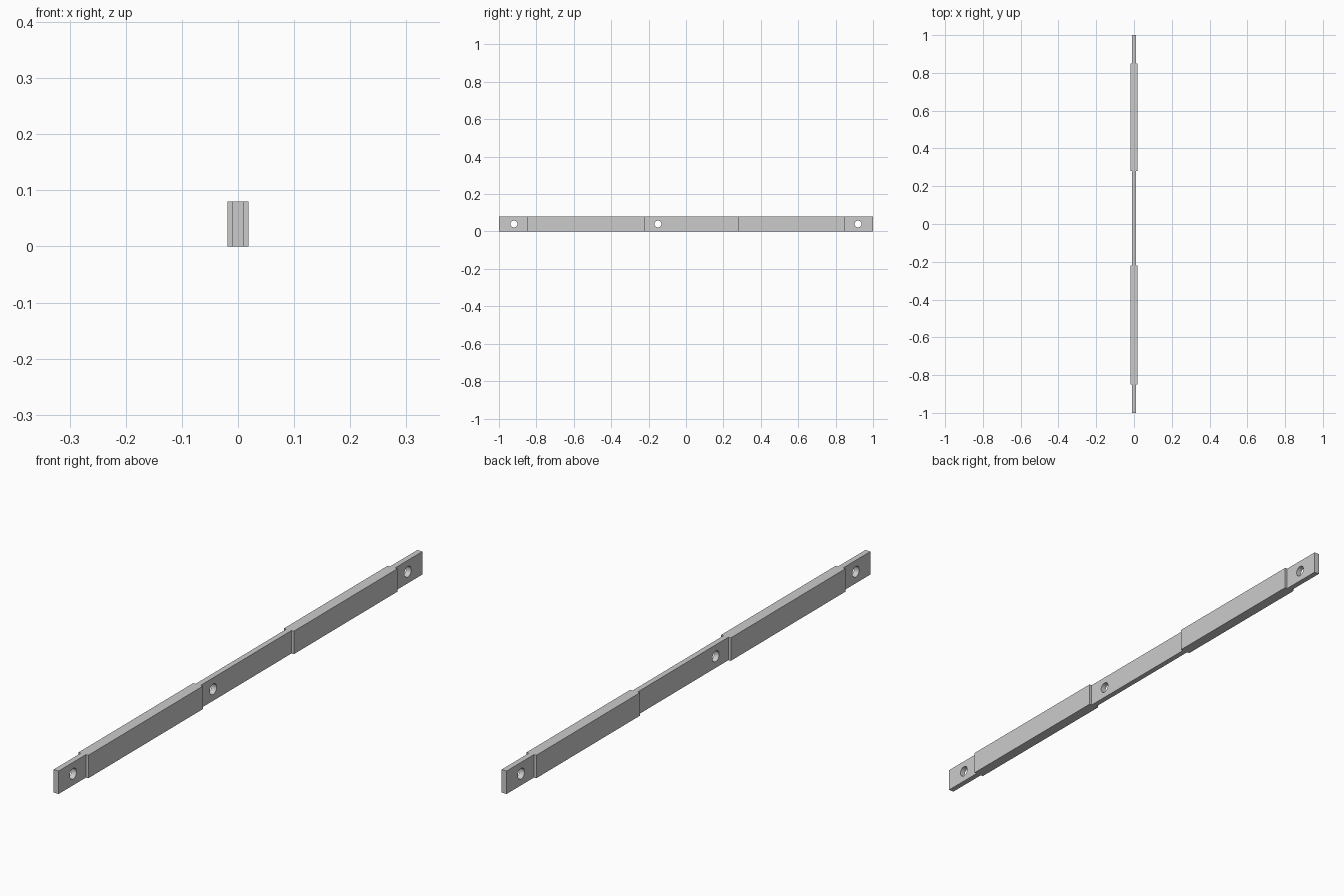
import bpy, bmesh, math

if "Cube" in bpy.data.objects:
    bpy.data.objects.remove(bpy.data.objects["Cube"])

HEIGHT, THIN, THICK = 0.08, 0.0097, 0.0188
HOLE_R = 0.0185

# Bar: stepped plan outline (half width, y), mirrored across x and extruded up
side = [(THIN, -1), (THIN, -0.85), (THICK, -0.85), (THICK, -0.22), (THIN, -0.22),
        (THIN, 0.28), (THICK, 0.28), (THICK, 0.85), (THIN, 0.85), (THIN, 1)]
outline = side + [(-x, y) for x, y in reversed(side)]
bm = bmesh.new()
face = bm.faces.new([bm.verts.new((x, y, 0)) for x, y in outline])
top = bmesh.ops.extrude_face_region(bm, geom=[face])["geom"]
bmesh.ops.translate(bm, vec=(0, 0, HEIGHT),
                    verts=[v for v in top if isinstance(v, bmesh.types.BMVert)])
bmesh.ops.recalc_face_normals(bm, faces=bm.faces)
mesh = bpy.data.meshes.new("stepped_bar")
bm.to_mesh(mesh)
bm.free()
bar = bpy.data.objects.new("stepped_bar", mesh)
bpy.context.collection.objects.link(bar)

# Bolt holes through the thin sections
for y in (-0.92, -0.15, 0.92):
    bpy.ops.mesh.primitive_cylinder_add(vertices=32, radius=HOLE_R, depth=0.1,
                                        location=(0, y, HEIGHT / 2),
                                        rotation=(0, math.pi / 2, 0))
    cutter = bpy.context.object
    cutter.name = "hole_cutter"
    bpy.context.view_layer.objects.active = bar
    mod = bar.modifiers.new("hole", "BOOLEAN")
    mod.operation = "DIFFERENCE"
    mod.solver = "EXACT"
    mod.object = cutter
    bpy.ops.object.modifier_apply(modifier=mod.name)
    bpy.data.objects.remove(cutter)

bpy.ops.object.select_all(action="DESELECT")
bar.select_set(True)
bpy.context.view_layer.objects.active = bar
bpy.ops.object.shade_smooth_by_angle(angle=math.radians(30))
